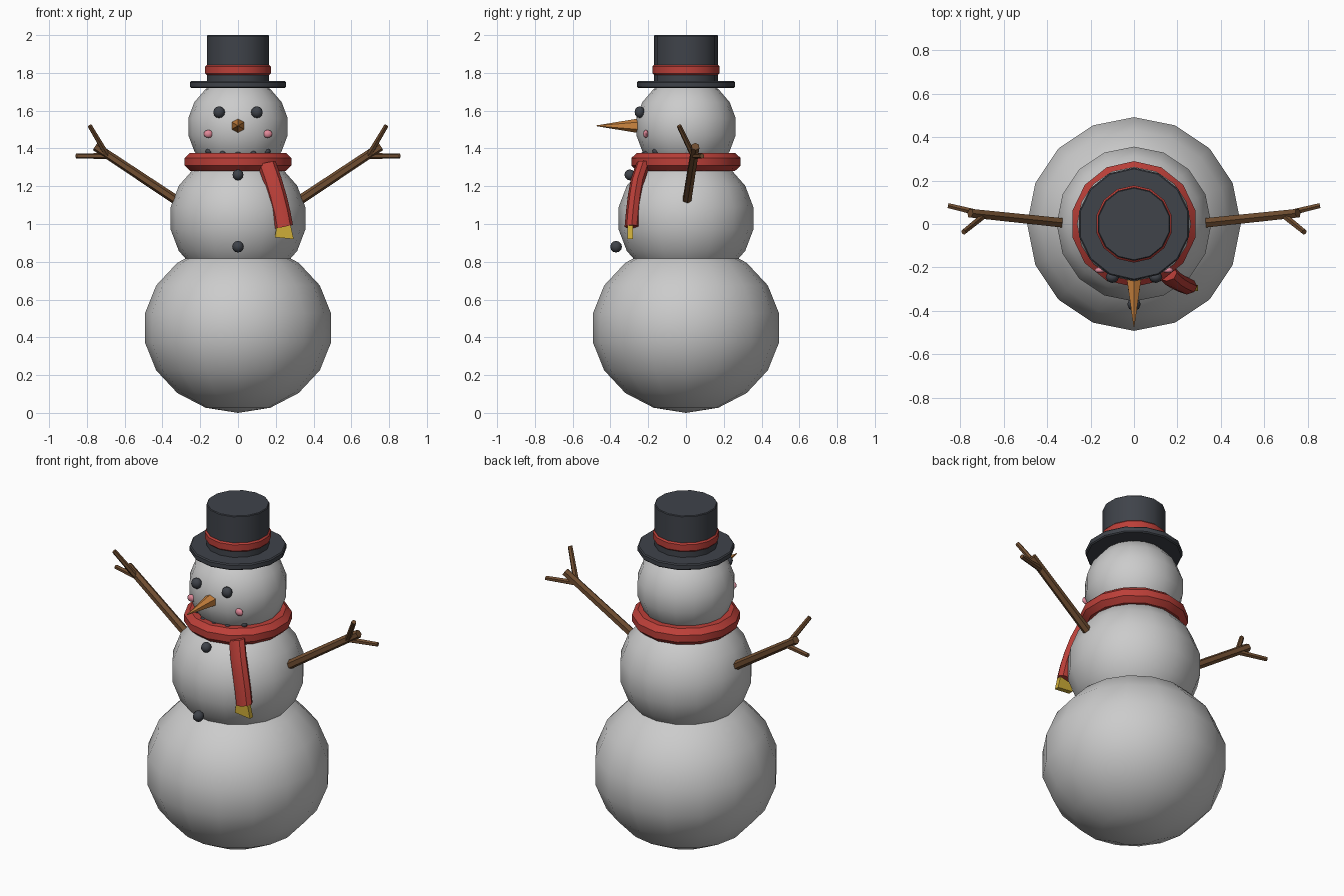
import bpy, bmesh, math
from mathutils import Vector, Matrix

if "Cube" in bpy.data.objects:
    bpy.data.objects.remove(bpy.data.objects["Cube"])


def material(name, rgb):
    m = bpy.data.materials.new(name)
    m.diffuse_color = (*rgb, 1)
    m.use_nodes = True
    m.node_tree.nodes["Principled BSDF"].inputs["Base Color"].default_value = m.diffuse_color
    return m


COAL = material("coal", (0.05, 0.056, 0.068))
RED = material("red_wool", (0.5, 0.05, 0.04))
GOLD = material("gold_fringe", (0.62, 0.42, 0.04))
ORANGE = material("orange", (0.6, 0.23, 0.05))
WOOD = material("wood", (0.16, 0.075, 0.03))
PINK = material("pink", (0.75, 0.25, 0.32))


def finish(name, bm, mat=None, angle=42):
    bmesh.ops.remove_doubles(bm, verts=bm.verts, dist=1e-5)
    bmesh.ops.recalc_face_normals(bm, faces=bm.faces)
    me = bpy.data.meshes.new(name)
    bm.to_mesh(me)
    bm.free()
    for p in me.polygons:
        p.use_smooth = True
    me.set_sharp_from_angle(angle=math.radians(angle))
    if mat:
        me.materials.append(mat)
    ob = bpy.data.objects.new(name, me)
    bpy.context.collection.objects.link(ob)
    return ob


def ball(name, loc, radii, mat=None, seg=8, rings=6):
    bm = bmesh.new()
    m = Matrix.Translation(loc) @ Matrix.Diagonal((*radii, 1))
    bmesh.ops.create_uvsphere(bm, u_segments=seg, v_segments=rings, radius=1, matrix=m)
    return finish(name, bm, mat, 70)


def bridge(name, loops, mat, closed=False, caps=False, angle=42):
    """Skin a list of equally sized closed loops of points."""
    bm = bmesh.new()
    rows = [[bm.verts.new(p) for p in loop] for loop in loops]
    n = len(rows[0])
    pairs = list(zip(rows, rows[1:])) + ([(rows[-1], rows[0])] if closed else [])
    for a, b in pairs:
        for i in range(n):
            j = (i + 1) % n
            bm.faces.new((a[i], a[j], b[j], b[i]))
    if caps:
        bm.faces.new(rows[0])
        bm.faces.new(rows[-1])
    return finish(name, bm, mat, angle)


def lathe(name, profile, mat, sides=14, closed=False):
    """Revolve (radius, z) points, first corner on the y axis."""
    loops = [[(r * math.sin(math.tau * i / sides), r * math.cos(math.tau * i / sides), z)
              for i in range(sides)] for r, z in profile]
    return bridge(name, loops, mat, closed, not closed)


def disc(name, r, z0, z1, b, mat):
    return lathe(name, [(r - b, z0), (r, z0 + b), (r, z1 - b), (r - b, z1)], mat)


def stick(name, a, b, r0, r1, mat, sides=6):
    a, b = Vector(a), Vector(b)
    d = b - a
    bm = bmesh.new()
    m = Matrix.Translation((a + b) / 2) @ d.to_track_quat('Z', 'Y').to_matrix().to_4x4()
    bmesh.ops.create_cone(bm, cap_ends=True, segments=sides, radius1=r0, radius2=r1,
                          depth=d.length, matrix=m)
    return finish(name, bm, mat)


# Snow body
ball("bottom_snowball", (0, 0, 0.45), (0.5, 0.5, 0.45), None, 16, 9)
ball("middle_snowball", (0, 0, 1.03), (0.362, 0.362, 0.345), None, 16, 9)
ball("head", (0, 0, 1.515), (0.267, 0.267, 0.26), None, 16, 9)

# Hat
disc("hat_brim", 0.26, 1.72, 1.756, 0.006, COAL)
disc("hat_crown", 0.169, 1.74, 2.0, 0.004, COAL)
disc("hat_band", 0.178, 1.79, 1.842, 0.008, RED)

# Face
stick("carrot_nose", (0, -0.23, 1.52), (0, -0.475, 1.52), 0.042, 0.002, ORANGE)
for s, side in ((-1, "left"), (1, "right")):
    ball(side + "_eye", (s * 0.1, -0.245, 1.592), (0.031, 0.027, 0.031), COAL)
    ball(side + "_cheek", (s * 0.157, -0.213, 1.477), (0.025, 0.014, 0.021), PINK)
for i, x in enumerate((-0.155, -0.08, 0, 0.08, 0.155)):
    z = 1.366 + 0.75 * x * x
    ball(f"mouth_coal_{i + 1}", (x, -math.sqrt(0.224 ** 2 - x * x), z), (0.017,) * 3, COAL)

# Coat buttons
ball("top_button", (0, -0.297, 1.26), (0.029,) * 3, COAL)
ball("bottom_button", (0, -0.37, 0.88), (0.031,) * 3, COAL)

# Scarf ring
ring = [math.tau * (i + 0.5) / 8 for i in range(8)]
lathe("scarf_ring", [(0.238 + 0.056 * math.cos(a), 1.329 + 0.052 * math.sin(a)) for a in ring],
      RED, closed=True)

# Hanging scarf tail, an oval section following the chest
path = [(0.15, -0.225, 1.325), (0.182, -0.255, 1.235), (0.207, -0.27, 1.15),
        (0.228, -0.28, 1.065), (0.243, -0.287, 0.985)]
oval = [math.tau * i / 8 for i in range(8)]
tail = [[(x + 0.048 * math.cos(a), y + 0.038 * math.sin(a), z + 0.01 * math.cos(a)) for a in oval]
        for x, y, z in path]
bridge("scarf_tail", tail, RED, caps=True)

# Flared fringe
fringe = [[(x + sx * w, -0.295 + sy * 0.014, z + sx * dz) for sx, sy in
           ((-1, -1), (1, -1), (1, 1), (-1, 1))]
          for x, w, z, dz in ((0.241, 0.036, 0.995, 0.005), (0.245, 0.05, 0.925, -0.005))]
bridge("scarf_fringe", fringe, GOLD, caps=True)

# Stick arms with two twigs each
for s, side in ((-1, "left"), (1, "right")):
    stick(side + "_arm", (s * 0.325, 0.005, 1.125), (s * 0.755, 0.05, 1.41), 0.025, 0.023, WOOD)
    stick(side + "_upper_twig", (s * 0.69, 0.04, 1.36), (s * 0.785, -0.037, 1.52),
          0.016, 0.013, WOOD)
    stick(side + "_outer_twig", (s * 0.68, 0.042, 1.36), (s * 0.857, 0.085, 1.36),
          0.016, 0.013, WOOD)
